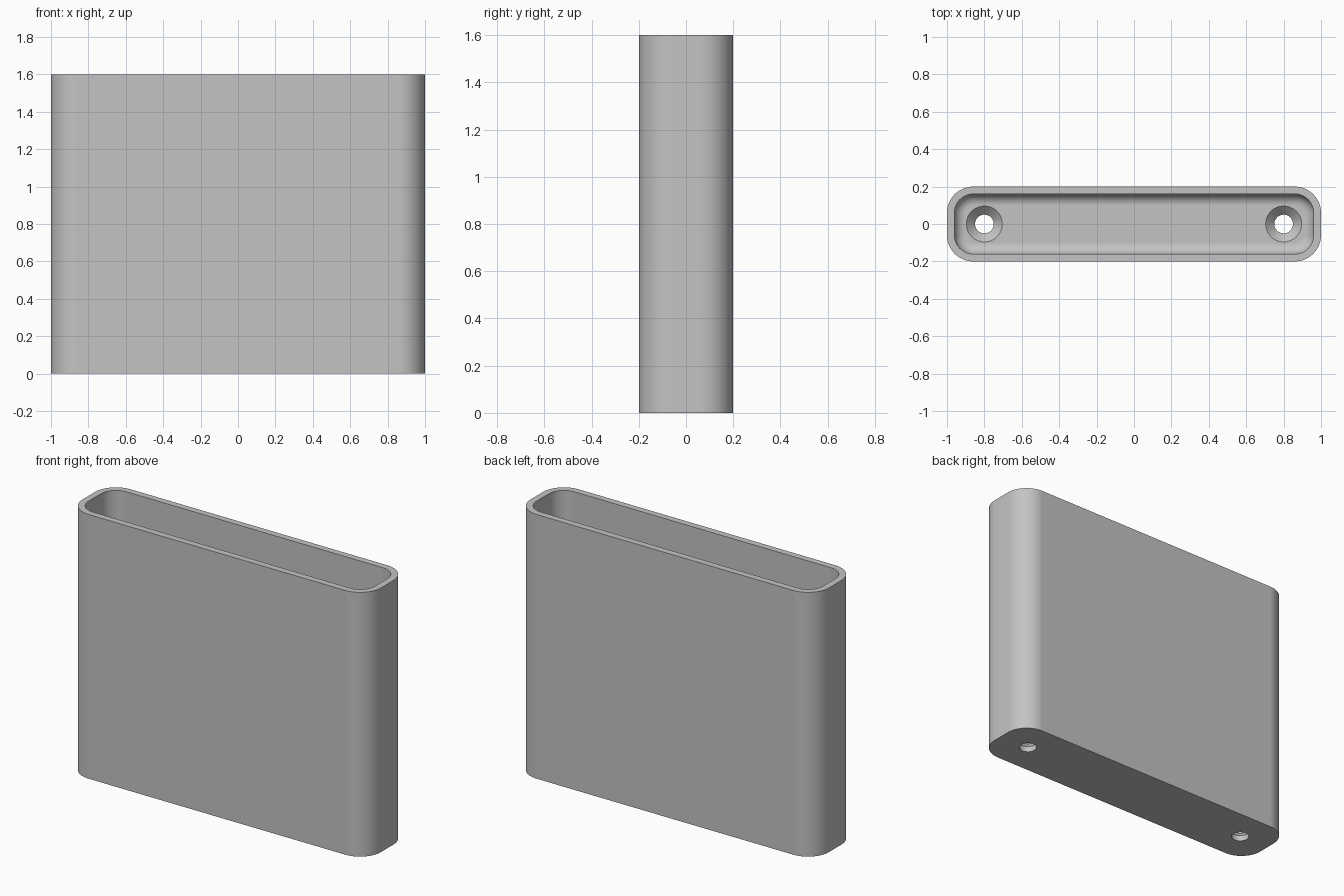
import bpy
import bmesh
from math import sin, cos, pi

cube = bpy.data.objects.get("Cube")
if cube:
    bpy.data.objects.remove(cube, do_unlink=True)

HALF_X, HALF_Y, HEIGHT = 1.0, 0.2, 1.6
WALL, FLOOR, CORNER, FILLET = 0.04, 0.08, 0.14, 0.06
HOLE_X, HOLE_R, SINK_R, SINK_Z = 0.8, 0.05, 0.096, 0.035

grey = bpy.data.materials.new("plain grey")
grey.use_nodes = True
colour = (0.55, 0.55, 0.55, 1)
grey.diffuse_color = colour
grey.node_tree.nodes["Principled BSDF"].inputs["Base Color"].default_value = colour


def rounded_ring(bm, inset, z, steps=12):
    """Rounded rectangle of vertices, inset from the outer outline."""
    r = CORNER - inset
    cx, cy = HALF_X - CORNER, HALF_Y - CORNER
    verts = []
    for q, (sx, sy) in enumerate([(1, 1), (-1, 1), (-1, -1), (1, -1)]):
        for i in range(steps + 1):
            a = (q + i / steps) * pi / 2
            verts.append(bm.verts.new((sx * cx + r * cos(a), sy * cy + r * sin(a), z)))
    return verts


def circle_ring(bm, radius, z, x, n=48):
    return [bm.verts.new((x + radius * cos(2 * pi * i / n), radius * sin(2 * pi * i / n), z))
            for i in range(n)]


def skin(bm, rings):
    """Bridge rings in order and cap both ends."""
    for a, b in zip(rings, rings[1:]):
        for i in range(len(a)):
            j = (i + 1) % len(a)
            bm.faces.new((a[i], a[j], b[j], b[i]))
    bm.faces.new(rings[0][::-1])
    bm.faces.new(rings[-1])


def finish(bm, name):
    bmesh.ops.recalc_face_normals(bm, faces=bm.faces[:])
    mesh = bpy.data.meshes.new(name)
    bm.to_mesh(mesh)
    bm.free()
    mesh.materials.append(grey)
    obj = bpy.data.objects.new(name, mesh)
    bpy.context.collection.objects.link(obj)
    return obj


# Open-topped holder: outer wall, rim, inner wall and filleted floor
bm = bmesh.new()
profile = [(0, 0), (0, HEIGHT), (WALL, HEIGHT)]
for i in range(9):
    a = i / 8 * pi / 2
    profile.append((WALL + FILLET * (1 - cos(a)), FLOOR + FILLET * (1 - sin(a))))
skin(bm, [rounded_ring(bm, inset, z) for inset, z in profile])
holder = finish(bm, "holder_body")

# Countersunk screw holes
bm = bmesh.new()
for x in (-HOLE_X, HOLE_X):
    sections = [(HOLE_R, -0.1), (HOLE_R, SINK_Z), (SINK_R, FLOOR), (SINK_R, FLOOR + 0.1)]
    skin(bm, [circle_ring(bm, r, z, x) for r, z in sections])
cutter = finish(bm, "screw_hole_cutter")
cutter.hide_render = True

cut = holder.modifiers.new("screw_holes", "BOOLEAN")
cut.operation = "DIFFERENCE"
cut.solver = "EXACT"
cut.object = cutter
bpy.ops.object.select_all(action="DESELECT")
bpy.context.view_layer.objects.active = holder
holder.select_set(True)
bpy.ops.object.modifier_apply(modifier=cut.name)
bpy.data.objects.remove(cutter, do_unlink=True)

# Smooth curves with crisp rims
bpy.ops.object.shade_smooth_by_angle(angle=pi / 6)
weighted = holder.modifiers.new("clean_shading", "WEIGHTED_NORMAL")
weighted.keep_sharp = True
